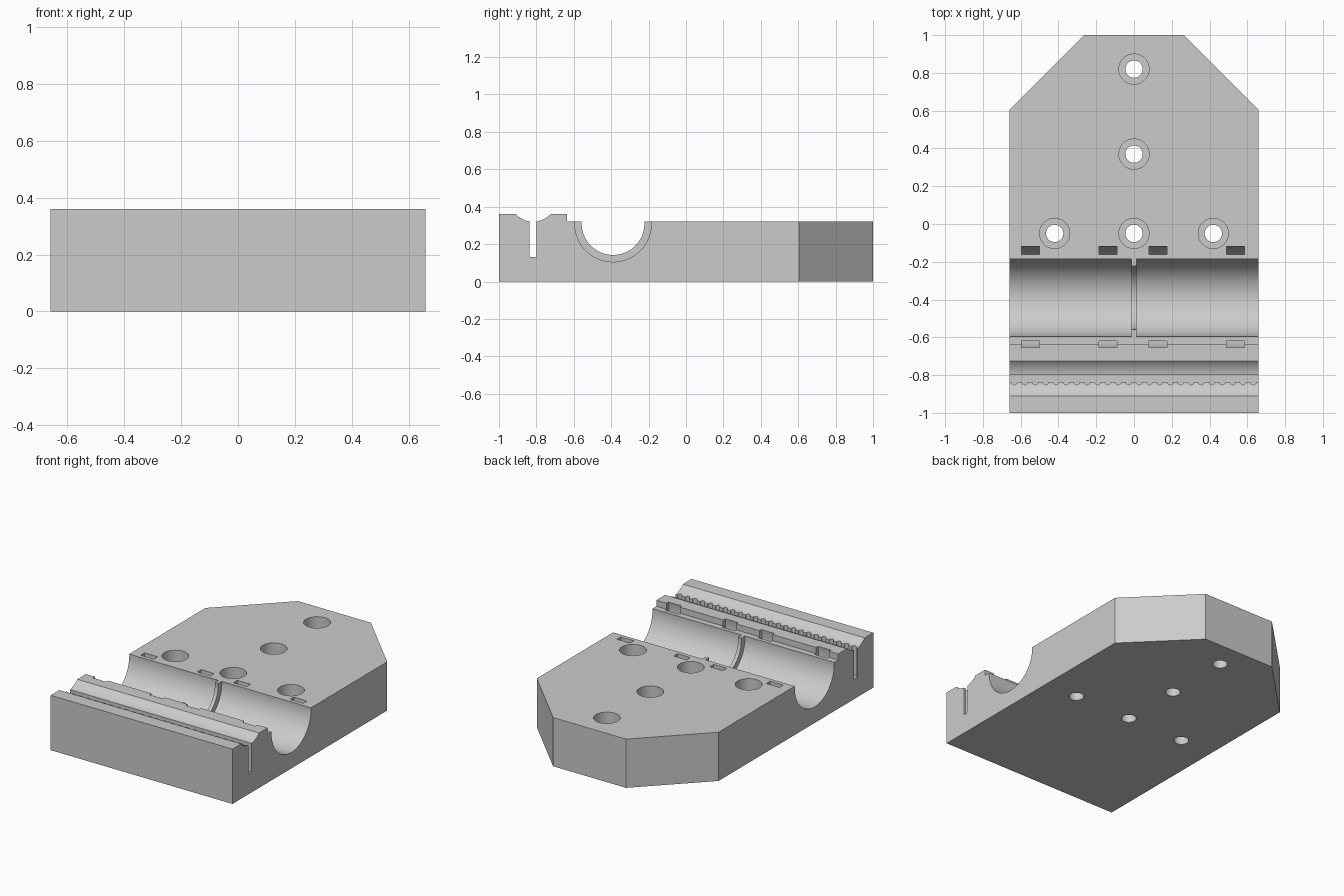
import bpy, bmesh, math

old = bpy.data.objects.get("Cube")
if old:
    bpy.data.objects.remove(old, do_unlink=True)

grey = bpy.data.materials.new("plain grey plastic")
grey.use_nodes = True
grey.diffuse_color = (0.6, 0.6, 0.6, 1)
grey.node_tree.nodes["Principled BSDF"].inputs["Base Color"].default_value = (0.6, 0.6, 0.6, 1)

HALF_W, TOP, RIDGE = 0.66, 0.32, 0.36
BEAR_Y, BEAR_Z = -0.39, 0.31


def arc(cy, cz, r, a0, a1, n):
    """Points on an arc, angles in degrees."""
    steps = [math.radians(a0 + (a1 - a0) * i / n) for i in range(n + 1)]
    return [(cy + r * math.cos(a), cz + r * math.sin(a)) for a in steps]


def prism(name, pts, axis, lo, hi):
    """Extrude a closed 2D outline along x (points are y, z) or z (points are x, y)."""
    bm = bmesh.new()
    place = (lambda p: (lo, *p)) if axis == "x" else (lambda p: (*p, lo))
    face = bm.faces.new([bm.verts.new(place(p)) for p in pts])
    ext = bmesh.ops.extrude_face_region(bm, geom=[face])
    verts = [v for v in ext["geom"] if isinstance(v, bmesh.types.BMVert)]
    d = hi - lo
    bmesh.ops.translate(bm, verts=verts, vec=(d, 0, 0) if axis == "x" else (0, 0, d))
    bmesh.ops.recalc_face_normals(bm, faces=bm.faces)
    mesh = bpy.data.meshes.new(name)
    bm.to_mesh(mesh)
    bm.free()
    mesh.materials.append(grey)
    ob = bpy.data.objects.new(name, mesh)
    bpy.context.collection.objects.link(ob)
    return ob


def cut(body, cutter, operation="DIFFERENCE"):
    """Apply a boolean and remove the cutter."""
    mod = body.modifiers.new("cut", "BOOLEAN")
    mod.object, mod.operation, mod.solver = cutter, operation, "EXACT"
    bpy.context.view_layer.objects.active = body
    bpy.ops.object.modifier_apply(modifier=mod.name)
    bpy.data.objects.remove(cutter, do_unlink=True)


# Body side profile: belt ridge with shallow trough, step, rib-sized bearing groove
rise = math.degrees(math.asin((TOP - BEAR_Z) / 0.168))
profile = [(-1, 0), (-1, RIDGE)]
profile += arc(-0.8175, 0.447, 0.127, 223.2, 316.8, 14)
profile += [(-0.635, RIDGE), (-0.635, TOP)]
profile += arc(BEAR_Y, BEAR_Z, 0.168, 180 - rise, 360 + rise, 40)
profile += [(1, TOP), (1, 0)]
body = prism("carriage_body", profile, "x", -HALF_W, HALF_W)

# Angled rear corners
for s in (-1, 1):
    corner = [(s * 0.265, 1), (s * 0.66, 0.605), (s * 0.9, 0.365), (s * 0.9, 1.2), (s * 0.065, 1.2)]
    cut(body, prism("corner_cutter", corner, "z", -0.1, 0.6))

# Two bearing seats, leaving the thin centre rib
for lo, hi in ((-0.8, -0.012), (0.012, 0.8)):
    cut(body, prism("seat_cutter", arc(BEAR_Y, BEAR_Z, 0.205, 0, 354.375, 63), "x", lo, hi))

# Curved tie channels wrapping under the bearing seats
for x in (-0.547, -0.137, 0.127, 0.538):
    ring = arc(BEAR_Y, BEAR_Z, 0.27, 155, 385, 40) + arc(BEAR_Y, BEAR_Z, 0.23, 385, 155, 40)
    cut(body, prism("tie_cutter", ring, "x", x - 0.048, x + 0.048))

# Belt slot with a row of rounded tooth notches in its front wall
slot = [(0.8, -0.8), (-0.8, -0.8), (-0.8, -0.836)]
for i in range(24):
    slot += arc(-0.633 + i * 0.055, -0.836, 0.0155, 180, 360, 8)
slot.append((0.8, -0.836))
cut(body, prism("belt_slot_cutter", slot, "z", 0.13, 0.6))

# Counterbored screw holes
for x, y in ((0, 0.82), (0, 0.37), (-0.42, -0.05), (0, -0.05), (0.42, -0.05)):
    for r, floor in ((0.08, 0.13), (0.046, -0.1)):
        cut(body, prism("screw_cutter", arc(x, y, r, 0, 348.75, 31), "z", floor, 0.6))

# Smooth curves, sharp edges
bpy.ops.object.select_all(action="DESELECT")
body.select_set(True)
bpy.context.view_layer.objects.active = body
bpy.ops.object.shade_smooth_by_angle(angle=math.radians(30))
